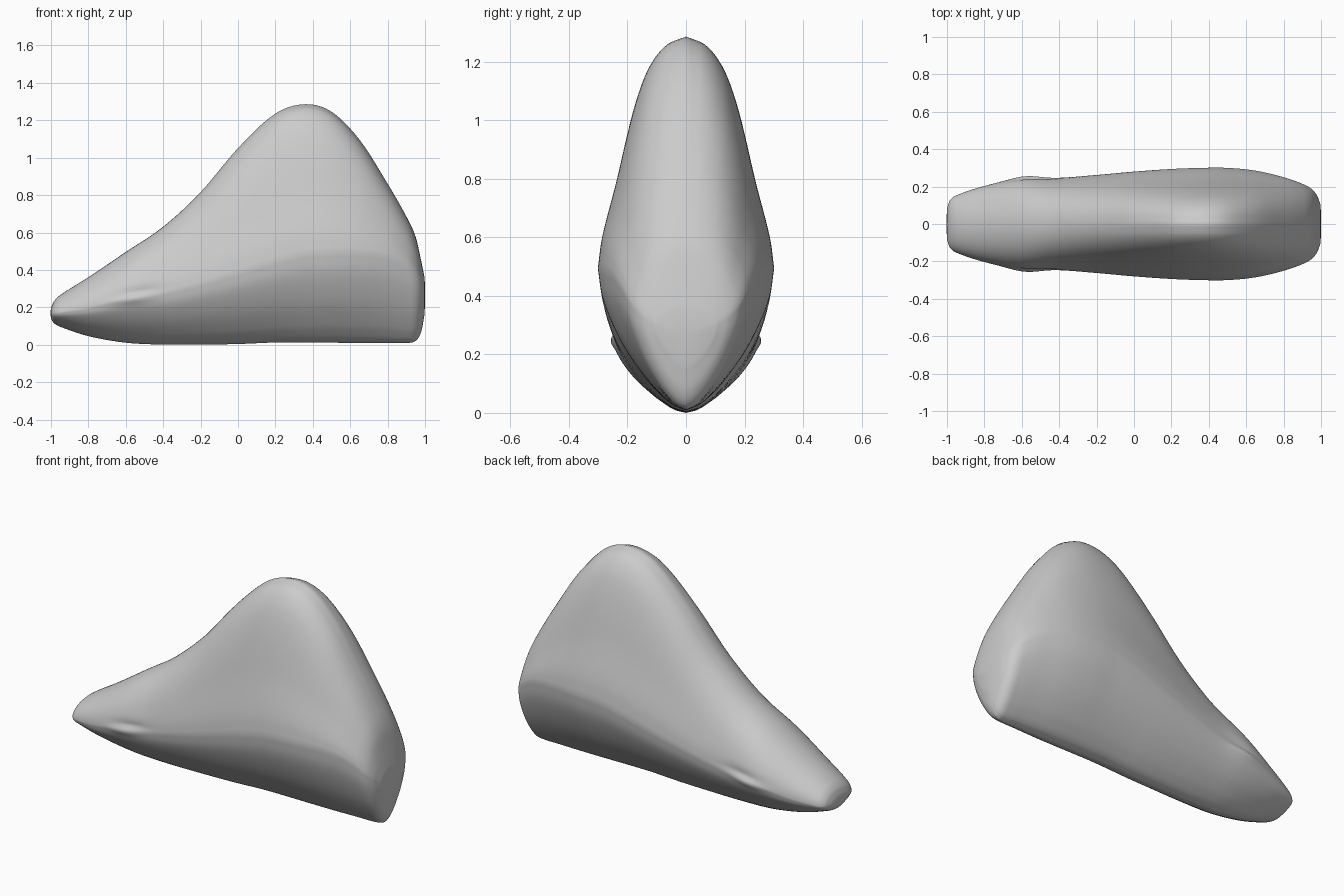
import bpy, bmesh, math
from mathutils import Vector

if "Cube" in bpy.data.objects:
    bpy.data.objects.remove(bpy.data.objects["Cube"])

# Stations along the body: x, bottom z, top z, widest z, half width, dome roundness
STATIONS = [
    (-1.0, .145, .20, .17, .085, 1), (-.985, .12, .235, .17, .125, 1),
    (-.95, .10, .27, .175, .153, 1), (-.8, .05, .365, .2, .203, 1),
    (-.6, .015, .50, .25, .245, .9), (-.4, .005, .635, .28, .247, .75),
    (-.2, .005, .82, .33, .262, .5), (0, .008, 1.055, .39, .28, .25),
    (.2, .016, 1.24, .45, .294, .05), (.36, .016, 1.29, .49, .30, 0),
    (.5, .015, 1.25, .5, .30, 0), (.65, .014, 1.10, .5, .285, .1),
    (.8, .014, .865, .48, .25, .25), (.9, .014, .69, .43, .215, .4),
    (.95, .025, .58, .38, .187, .5), (.98, .075, .45, .34, .15, .7),
    (.998, .17, .36, .30, .10, .9),
]
# Width fraction from the widest line up to the crest, and down to the keel
UPPER = [(0, 1), (.14, .95), (.38, .79), (.64, .63), (.8, .5), (.9, .37), (.97, .2), (1, 0)]
LOWER = [(0, 1), (.2, .95), (.4, .83), (.6, .66), (.8, .43), (.9, .28), (.97, .14), (1, 0)]


def spline(rows, steps):
    """Smooth path through rows of equal length."""
    out = []
    n = len(rows)
    for i in range(n - 1):
        a, b, c, d = (rows[max(0, min(n - 1, i + k))] for k in (-1, 0, 1, 2))
        for s in range(steps):
            t = s / steps
            row = []
            for j in range(len(b)):
                # tangents scaled to the uneven spacing of the first column
                h = c[0] - b[0]
                m0 = (c[j] - a[j]) / (c[0] - a[0]) * h
                m1 = (d[j] - b[j]) / (d[0] - b[0]) * h
                row.append((2*t**3 - 3*t**2 + 1) * b[j] + (t**3 - 2*t**2 + t) * m0
                           + (3*t**2 - 2*t**3) * c[j] + (t**3 - t**2) * m1)
            out.append(row)
    out.append(list(rows[-1]))
    return out


upper, lower = spline(UPPER, 4), spline(LOWER, 4)


def ring(x, zb, zt, zw, w, dome):
    """Closed cross-section, mirrored left to right."""
    half = []
    for s, f in reversed(lower):
        half.append((w * max(f, 0), zw - s * (zw - zb)))
    for s, f in upper[1:]:
        ellipse = math.sqrt(max(0, 1 - s * s))
        f = dome * ellipse + (1 - dome) * max(f, 0)
        half.append((w * f, zw + s * (zt - zw)))
    pts = []
    for y, z in half:
        # low lip with a shallow groove above it on the thin end
        lip = math.exp(-((x + .57) / .09)**2 - ((z - .245 - .13 * (x + .57)) / .022)**2)
        groove = math.exp(-((x + .53) / .1)**2 - ((z - .285 - .13 * (x + .57)) / .02)**2)
        pts.append((y + (.012 * lip - .009 * groove if y > .1 else 0), z))
    return [Vector((x, y, z)) for y, z in pts] + \
           [Vector((x, -y, z)) for y, z in reversed(pts[1:-1])]


# Lofted body
bm = bmesh.new()
rings = [[bm.verts.new(p) for p in ring(*row)] for row in spline(STATIONS, 5)]
for a, b in zip(rings, rings[1:]):
    for i in range(len(a)):
        j = (i + 1) % len(a)
        bm.faces.new((a[i], a[j], b[j], b[i]))

# Slightly domed end caps
for loop, x in ((rings[0], -1.003), (rings[-1], 1.0)):
    z = sum(v.co.z for v in loop) / len(loop)
    tip = bm.verts.new((x, 0, z))
    for i in range(len(loop)):
        bm.faces.new((loop[i], loop[(i + 1) % len(loop)], tip))
bmesh.ops.recalc_face_normals(bm, faces=bm.faces)
low = min(v.co.z for v in bm.verts)
for v in bm.verts:
    v.co.z -= low

mesh = bpy.data.meshes.new("wedge_body")
bm.to_mesh(mesh)
bm.free()
body = bpy.data.objects.new("wedge_body", mesh)
bpy.context.collection.objects.link(body)

# Plain grey surface
grey = bpy.data.materials.new("light grey")
grey.diffuse_color = (.6, .6, .6, 1)
grey.use_nodes = True
grey.node_tree.nodes["Principled BSDF"].inputs["Base Color"].default_value = grey.diffuse_color
mesh.materials.append(grey)

bpy.context.view_layer.objects.active = body
body.select_set(True)
bpy.ops.object.shade_smooth_by_angle(angle=math.radians(60))
